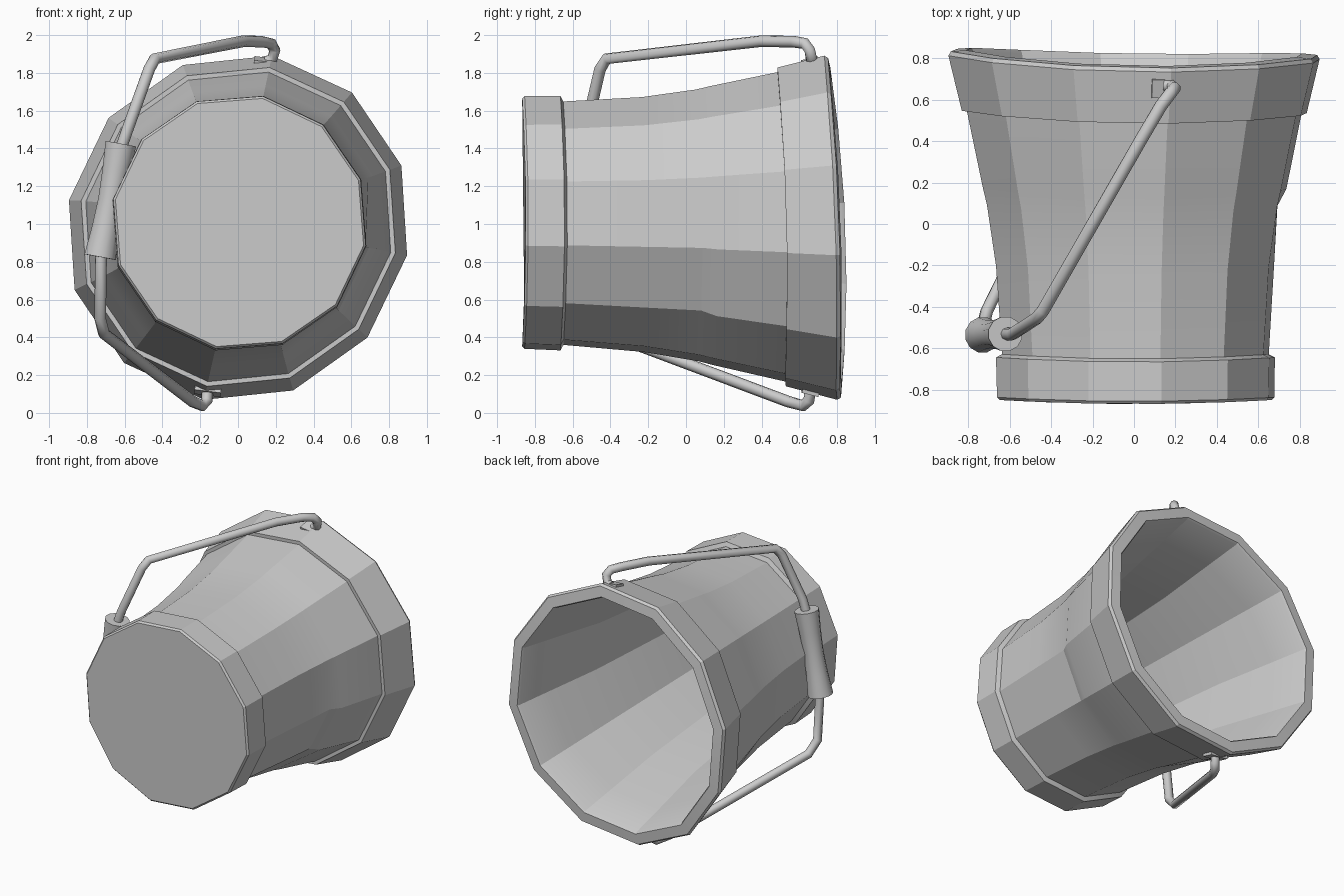
import bpy, bmesh, math
from mathutils import Vector

if "Cube" in bpy.data.objects:
    bpy.data.objects.remove(bpy.data.objects["Cube"])


def smooth(ob, degrees):
    bpy.ops.object.select_all(action='DESELECT')
    bpy.context.view_layer.objects.active = ob
    ob.select_set(True)
    if ob.type == 'CURVE':
        bpy.ops.object.convert(target='MESH')
    bpy.ops.object.shade_smooth_by_angle(angle=math.radians(degrees))


def finish(bm, name):
    bmesh.ops.recalc_face_normals(bm, faces=bm.faces)
    me = bpy.data.meshes.new(name)
    bm.to_mesh(me)
    bm.free()
    ob = bpy.data.objects.new(name, me)
    bpy.context.collection.objects.link(ob)
    return ob


def skin(name, rings):
    # joins successive rings of points, closing both ends
    bm = bmesh.new()
    vs = [[bm.verts.new(p) for p in r] for r in rings]
    n = len(rings[0])
    for a, b in zip(vs, vs[1:]):
        for i in range(n):
            j = (i + 1) % n
            bm.faces.new((a[i], a[j], b[j], b[i]))
    bm.faces.new(vs[0])
    bm.faces.new(vs[-1])
    return finish(bm, name)


# bucket: 12-sided, lying on its side, mouth towards +y and slightly warped
def bucket_ring(y, r):
    t = min(max((y + 0.86) / 1.64, 0), 1)
    pts = []
    for k in range(12):
        a = math.radians(-10.5 + 30 * k)
        rr = r
        if abs(y - 0.06) < 0.01 and r > 0.7 and k in (0, 11):
            rr -= 0.025                      # dent on the right side
        dx, dz = rr * math.cos(a), rr * math.sin(a)
        dx, dz = (1 - 0.01 * t) * dx + 0.015 * t * dz, dz + 0.025 * t * dx
        warp = (t * t * (-0.035 * dz - 0.015 * dx)
                + (0.02 + 0.02 * t) * math.cos(a) ** 2)
        pts.append((dx + 0.008 * (1 - t), y + warp, 1.008 - 0.028 * t + dz))
    return pts


profile = [(-0.868, 0.668), (-0.855, 0.68), (-0.665, 0.685), (-0.65, 0.655),
           (-0.23, 0.685), (0.06, 0.73), (0.14, 0.75), (0.505, 0.83),
           (0.505, 0.855), (0.765, 0.922), (0.785, 0.91), (0.792, 0.835),
           (0.775, 0.825), (0.5, 0.77), (0.065, 0.68), (-0.64, 0.6),
           (-0.8, 0.59)]
smooth(skin("bucket", [bucket_ring(y, r) for y, r in profile]), 20)

# wire handle
path = [(0.15, 0.67, 1.86), (0.18, 0.665, 1.87), (0.195, 0.655, 1.92),
        (0.175, 0.63, 1.955), (0.13, 0.57, 1.965), (0.03, 0.4, 1.968),
        (-0.44, -0.42, 1.875), (-0.47, -0.455, 1.82), (-0.585, -0.53, 1.5),
        (-0.62, -0.53, 1.4), (-0.725, -0.535, 0.82), (-0.73, -0.5, 0.5),
        (-0.71, -0.42, 0.42), (-0.24, 0.54, 0.06), (-0.19, 0.62, 0.038),
        (-0.165, 0.65, 0.065), (-0.16, 0.66, 0.13)]
cu = bpy.data.curves.new("wire_handle", 'CURVE')
cu.dimensions = '3D'
cu.bevel_depth = 0.031
cu.bevel_resolution = 2
cu.use_fill_caps = True
sp = cu.splines.new('POLY')
sp.points.add(len(path) - 1)
for p, c in zip(sp.points, path):
    p.co = (*c, 1)
wire = bpy.data.objects.new("wire_handle", cu)
bpy.context.collection.objects.link(wire)
smooth(wire, 50)

# waisted hand grip
a, b = Vector((-0.62, -0.53, 1.425)), Vector((-0.73, -0.535, 0.825))
axis = (b - a).normalized()
u = axis.orthogonal().normalized()
w = axis.cross(u)
rings = []
for t, r in [(0, 0.085), (0.25, 0.074), (0.5, 0.068), (0.75, 0.074), (1, 0.087)]:
    c = a.lerp(b, t)
    rings.append([c + r * (u * math.cos(i * math.tau / 12) + w * math.sin(i * math.tau / 12))
                  for i in range(12)])
smooth(skin("hand_grip", rings), 45)

# ears holding the wire ends
for name, loc, tilt in [("top_ear", (0.13, 0.655, 1.858), 0.25),
                        ("bottom_ear", (-0.16, 0.66, 0.118), -0.25)]:
    bm = bmesh.new()
    bmesh.ops.create_cube(bm, size=1)
    bmesh.ops.scale(bm, vec=(0.09 if tilt > 0 else 0.14, 0.09, 0.03), verts=bm.verts)
    ob = finish(bm, name)
    ob.location = loc
    ob.rotation_euler = (tilt, 0.12, 0)
